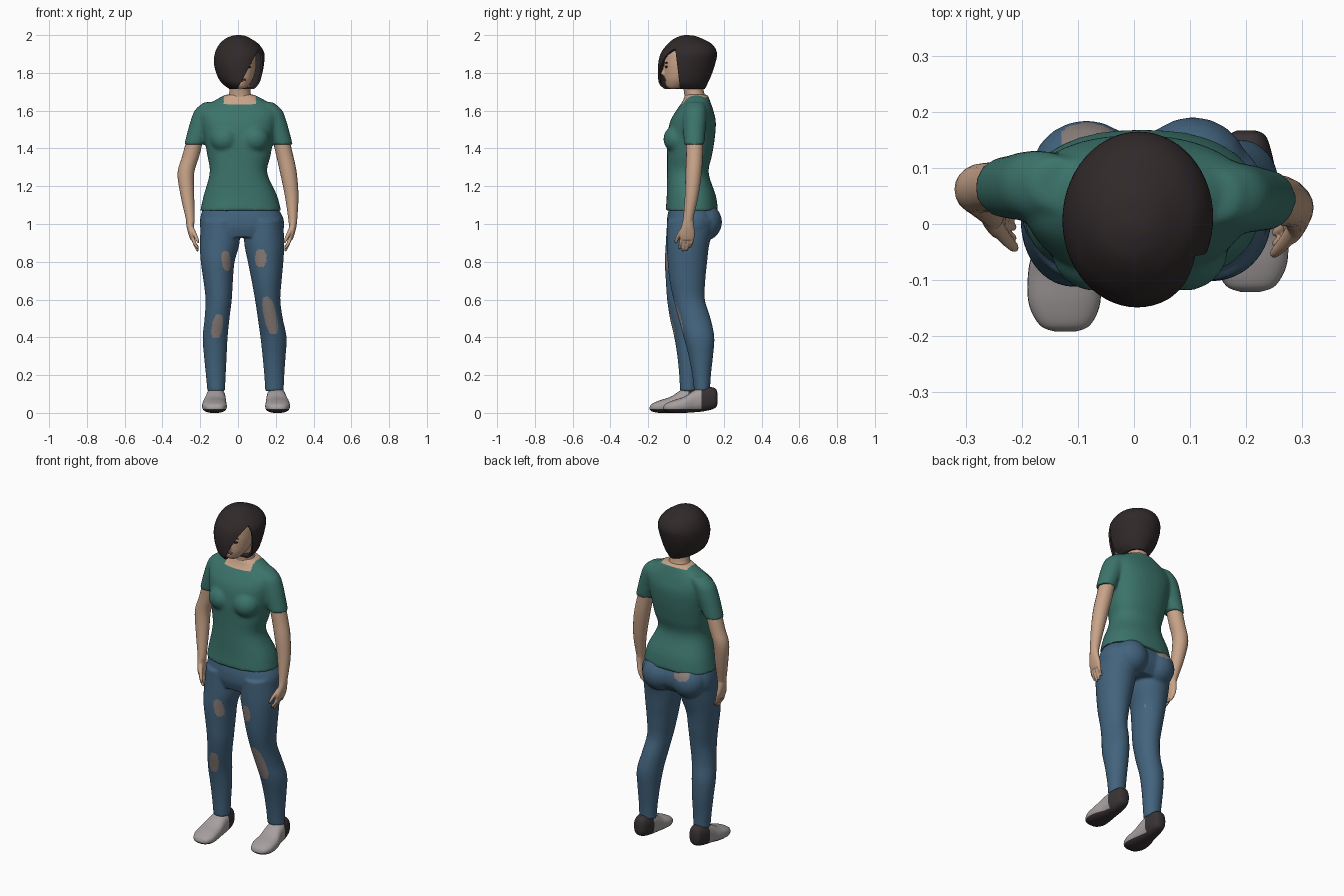
import bpy, bmesh, math
from mathutils import Matrix, Vector

if "Cube" in bpy.data.objects:
    bpy.data.objects.remove(bpy.data.objects["Cube"], do_unlink=True)


def material(name, *rgb):
    m = bpy.data.materials.new(name)
    m.use_nodes = True
    m.diffuse_color = (*rgb, 1)
    bsdf = m.node_tree.nodes["Principled BSDF"]
    bsdf.inputs["Base Color"].default_value = (*rgb, 1)
    bsdf.inputs["Roughness"].default_value = 0.8
    return m


SKIN = material("skin", 0.58, 0.37, 0.25)
SHIRT = material("green_shirt", 0.045, 0.175, 0.148)
DENIM = material("blue_denim", 0.055, 0.125, 0.205)
WORN = material("worn_patch", 0.25, 0.205, 0.19)
HAIR = material("dark_hair", 0.03, 0.022, 0.023)
SHOE = material("grey_shoe", 0.38, 0.35, 0.345)
SOLE = material("dark_sole", 0.04, 0.032, 0.034)
LIP = material("lips", 0.38, 0.17, 0.14)


def spline(secs, steps):
    """Smoothly fill in sections between the given ones."""
    out = []
    for i in range(len(secs) - 1):
        quad = [secs[max(i - 1, 0)], secs[i], secs[i + 1], secs[min(i + 2, len(secs) - 1)]]
        for k in range(steps):
            t = k / steps
            out.append([b + t / 2 * (c - a + t * (2 * a - 5 * b + 4 * c - d + t * (3 * (b - c) + d - a)))
                        for a, b, c, d in zip(*quad)])
    return out + [list(secs[-1])]


def loft(bm, secs, axis="z", n=40, power=2.0, steps=6):
    """Skin closed rings given as (position, low a, high a, low b, high b)."""
    rings = []
    for t, a0, a1, b0, b1 in spline(secs, steps):
        ring = []
        for i in range(n):
            c, s = math.cos(math.tau * i / n), math.sin(math.tau * i / n)
            a = (a0 + a1) / 2 + (a1 - a0) / 2 * math.copysign(abs(c) ** (2 / power), c)
            b = (b0 + b1) / 2 + (b1 - b0) / 2 * math.copysign(abs(s) ** (2 / power), s)
            ring.append(bm.verts.new((a, b, t) if axis == "z" else (a, t, b)))
        rings.append(ring)
    for lo, hi in zip(rings, rings[1:]):
        for i in range(n):
            j = (i + 1) % n
            bm.faces.new((lo[i], lo[j], hi[j], hi[i]))
    bm.faces.new(rings[0])
    bm.faces.new(rings[-1])


def limb(bm, points, n=20, steps=5):
    """Loft round sections given as (x, y, z, x radius, y radius)."""
    loft(bm, [(z, x - rx, x + rx, y - ry, y + ry) for x, y, z, rx, ry in points], n=n, steps=steps)


def blob(bm, centre, size, turn=0):
    m = Matrix.Translation(centre) @ Matrix.Rotation(turn, 4, "Z") @ Matrix.Diagonal((*size, 1))
    bmesh.ops.create_uvsphere(bm, u_segments=20, v_segments=12, radius=1, matrix=m)


def finish(name, bm, mats, voxel=0, smooth=0, thick=0, angle=50):
    bmesh.ops.recalc_face_normals(bm, faces=bm.faces)
    me = bpy.data.meshes.new(name)
    bm.to_mesh(me)
    bm.free()
    ob = bpy.data.objects.new(name, me)
    bpy.context.collection.objects.link(ob)
    for m in mats:
        me.materials.append(m)
    bpy.ops.object.select_all(action="DESELECT")
    ob.select_set(True)
    bpy.context.view_layer.objects.active = ob
    if voxel:
        mod = ob.modifiers.new("Blend", "REMESH")
        mod.mode, mod.voxel_size = "VOXEL", voxel
        mod = ob.modifiers.new("Soften", "SMOOTH")
        mod.factor, mod.iterations = 0.5, smooth
    if thick:
        mod = ob.modifiers.new("Thickness", "SOLIDIFY")
        mod.thickness, mod.offset = thick, -1
    for mod in list(ob.modifiers):
        bpy.ops.object.modifier_apply(modifier=mod.name)
    bpy.ops.object.shade_smooth_by_angle(angle=math.radians(angle))
    return ob


def slice_plane(bm, co, no):
    bmesh.ops.bisect_plane(bm, geom=bm.verts[:] + bm.edges[:] + bm.faces[:],
                           plane_co=co, plane_no=no, dist=1e-5)


def paint(ob, rule, planes=()):
    """Cut along planes, then choose each face's material by a rule."""
    bm = bmesh.new()
    bm.from_mesh(ob.data)
    for co, no in planes:
        slice_plane(bm, co, no)
    for f in bm.faces:
        f.material_index = int(rule(f.calc_center_median()))
        f.smooth = True
    bm.to_mesh(ob.data)
    bm.free()


# Shirt: torso, bust and sleeves blended together
bm = bmesh.new()
loft(bm, [(1.07, -.2, .228, -.108, .17), (1.15, -.182, .207, -.102, .158), (1.27, -.15, .155, -.1, .12),
          (1.36, -.162, .172, -.1, .137), (1.45, -.178, .188, -.1, .152), (1.54, -.195, .205, -.085, .158),
          (1.6, -.195, .21, -.052, .145), (1.65, -.13, .15, -.018, .128), (1.685, -.065, .085, -.005, .115)],
     power=2.3)
for x in (-.07, .09):
    blob(bm, (x, -.045, 1.45), (.078, .075, .075))
for s, dx, dy in ((-1, 0, .012), (1, .005, -.01)):
    limb(bm, [(s * x + dx, y + dy, z, r, ry) for x, y, z, r, ry in (
        (.13, .06, 1.645, .05, .045), (.163, .058, 1.605, .064, .06), (.185, .056, 1.55, .065, .062),
        (.21, .054, 1.48, .06, .058), (.232, .053, 1.42, .053, .054))], n=32)
shirt = finish("shirt", bm, [SHIRT, SKIN], voxel=.009, smooth=6)
neck_dir = Vector((0, -.28, 1))
neck_at = Vector((.01, -.02, 1.635))
paint(shirt, lambda c: (c - neck_at).dot(neck_dir) > 0 and abs(c.x - .01) < .085, [(neck_at, neck_dir)])

# Jeans: hips, seat and two legs blended together
bm = bmesh.new()
loft(bm, [(1.11, -.17, .2, -.085, .13), (1.075, -.188, .217, -.092, .15), (1.03, -.2, .24, -.1, .165),
          (.98, -.2, .243, -.1, .16), (.93, -.18, .225, -.085, .125)], power=2.3)
for x, y in ((-.085, .088), (.105, .094)):
    blob(bm, (x, y, 1.01), (.1, .097, .1))
loft(bm, [(1.02, -.195, .01, -.1, .15), (.9, -.202, .008, -.107, .12), (.8, -.197, -.018, -.112, .092),
          (.7, -.183, -.027, -.107, .077), (.6, -.172, -.033, -.1, .062), (.5, -.177, -.045, -.085, .058),
          (.4, -.187, -.055, -.062, .07), (.3, -.18, -.06, -.046, .07), (.2, -.17, -.065, -.036, .062),
          (.115, -.162, -.069, -.032, .06)])
loft(bm, [(1.02, .03, .238, -.1, .16), (.9, .033, .245, -.102, .125), (.8, .052, .24, -.097, .112),
          (.7, .072, .231, -.087, .102), (.6, .09, .224, -.066, .1), (.5, .105, .237, -.04, .13),
          (.4, .119, .257, -.012, .15), (.3, .13, .252, .014, .143), (.2, .139, .245, .033, .132),
          (.115, .144, .242, .043, .127)])
jeans = finish("jeans", bm, [DENIM, WORN], voxel=.007, smooth=5)
# worn patches: centre x, centre z, half width, half height, lean, side
patches = [(-.062, .805, .023, .052, -.1, -1), (.12, .82, .03, .046, 0, -1), (.17, .515, .034, .1, -.2, -1),
           (-.11, .458, .028, .064, .15, -1), (-.08, 1.065, .05, .03, 0, 1)]
leg_mid = lambda z: .05 if z > .7 else .02


def worn(c):
    for x, z, w, h, lean, side in patches:
        dx, dz = c.x - x - lean * (c.z - z), c.z - z
        front = c.y < leg_mid(c.z) + (.04 if c.x > 0 and c.z < .5 else 0)
        if abs(dx / w) ** 2.5 + abs(dz / h) ** 2.5 < 1 and front == (side < 0):
            return True
    return False


paint(jeans, worn)

# Shoes: grey upper, dark heel and sole
for name, s, dx, dy in (("right_shoe", 1, 0, 0), ("left_shoe", -1, .085, .071)):
    bm = bmesh.new()
    secs = [(-.192, -.14, -.105, .018, .03), (-.18, -.168, -.078, .008, .048), (-.14, -.188, -.06, 0, .066),
            (-.08, -.188, -.061, 0, .086), (-.03, -.175, -.064, .003, .118), (.02, -.168, -.067, .008, .136),
            (.065, -.158, -.074, .018, .136), (.088, -.148, -.085, .03, .125), (.096, -.13, -.1, .05, .1)]
    loft(bm, [(y + dy, *sorted((s * a + dx, s * b + dx)), c, d) for y, a, b, c, d in secs],
         axis="y", n=32, power=2.5)
    shoe = finish(name, bm, [SHOE, SOLE])
    paint(shoe, lambda c: c.y > dy + .012 or c.z < .02,
          [((0, dy + .012, 0), (0, 1, 0)), ((0, 0, .02), (0, 0, 1))])

# Arms with hands and fingers
arms = {"right": (-1, -.253, .022, [(-.222, .065, 1.47), (-.25, .066, 1.36), (-.276, .062, 1.27), (-.268, .046, 1.15)]),
        "left": (1, .29, .012, [(.222, .045, 1.47), (.248, .045, 1.36), (.267, .04, 1.27), (.284, .03, 1.15)])}
for side, (s, wx, wy, upper) in arms.items():
    bm = bmesh.new()
    radii = [(.044, .046), (.045, .044), (.044, .043), (.036, .036)]
    limb(bm, [(*p, *r) for p, r in zip(upper, radii)] + [(wx, wy, 1.03, .024, .027), (wx, wy - .003, 1.0, .021, .03)])
    finish(side + "_arm", bm, [SKIN])
    bm = bmesh.new()
    limb(bm, [(wx, wy, 1.03, .022, .026), (wx, wy - .003, .99, .02, .033),
              (wx - s * .008, wy - .006, .945, .017, .042), (wx - s * .014, wy - .006, .915, .012, .036)])
    for i, tip in enumerate((.868, .855, .858, .875)):
        y = wy - .034 + i * .019
        limb(bm, [(wx - s * .012, y, .935, .011, .01), (wx - s * .022, y - .006, .9, .01, .009),
                  (wx - s * .036, y - .012, tip + .01, .008, .008), (wx - s * .04, y - .013, tip, .004, .004)], n=10)
    limb(bm, [(wx - s * .004, wy - .018, .99, .012, .014), (wx - s * .022, wy - .045, .95, .012, .013),
              (wx - s * .038, wy - .062, .915, .009, .01), (wx - s * .043, wy - .066, .897, .004, .005)], n=10)
    finish(side + "_hand", bm, [SKIN], voxel=.004, smooth=2)

# Head, nose and neck
bm = bmesh.new()
loft(bm, [(1.716, -.01, .035, -.09, -.05), (1.73, -.03, .053, -.105, 0), (1.765, -.056, .078, -.114, .05),
          (1.81, -.07, .092, -.116, .09), (1.86, -.075, .097, -.115, .11), (1.92, -.07, .09, -.1, .11),
          (1.97, -.03, .05, -.04, .06)])
limb(bm, [(.018, -.112, 1.785, .012, .008), (.018, -.117, 1.795, .016, .017), (.018, -.112, 1.82, .009, .013),
          (.018, -.105, 1.85, .007, .01)], n=16)
limb(bm, [(.01, .052, 1.63, .085, .06), (.01, .05, 1.665, .068, .058), (.01, .042, 1.7, .056, .053),
          (.01, .03, 1.78, .056, .055)], n=32)
finish("head_and_neck", bm, [SKIN], voxel=.006, smooth=3)

# Face details
bm = bmesh.new()
for h, d in ((1.767, 0), (1.76, .001)):
    blob(bm, (.018, -.112 + d, h), (.024, .007, .0045))
finish("mouth", bm, [LIP])
bm = bmesh.new()
for s in (-1, 1):
    blob(bm, (.018 + s * .036, -.105, 1.832), (.016, .006, .006), s * .35)
    blob(bm, (.018 + s * .038, -.104, 1.853), (.02, .006, .0035), s * .35)
finish("eyes_and_brows", bm, [HAIR])

# Bobbed hair with a diagonal fringe opening over one side of the face
bm = bmesh.new()
loft(bm, [(1.715, -.045, .085, -.12, .1), (1.745, -.085, .112, -.143, .115), (1.79, -.112, .127, -.148, .135),
          (1.85, -.127, .138, -.147, .155), (1.905, -.122, .139, -.133, .164), (1.95, -.1, .112, -.1, .14),
          (1.98, -.068, .07, -.065, .088), (1.995, -.035, .04, -.03, .05), (2.0, -.008, .012, -.005, .012)], n=56)
fringe_at, fringe_dir = Vector((.005, 0, 1.73)), Vector((1, 0, -.53))
side_at, side_dir = Vector((0, -.035, 1.745)), Vector((0, -1, -.12))
slice_plane(bm, fringe_at, fringe_dir)
slice_plane(bm, side_at, side_dir)
gone = [f for f in bm.faces if (f.calc_center_median() - fringe_at).dot(fringe_dir) > 0
        and (f.calc_center_median() - side_at).dot(side_dir) > 0 and f.calc_center_median().z < 1.93]
bmesh.ops.delete(bm, geom=gone, context="FACES")
finish("hair", bm, [HAIR], thick=.01)
